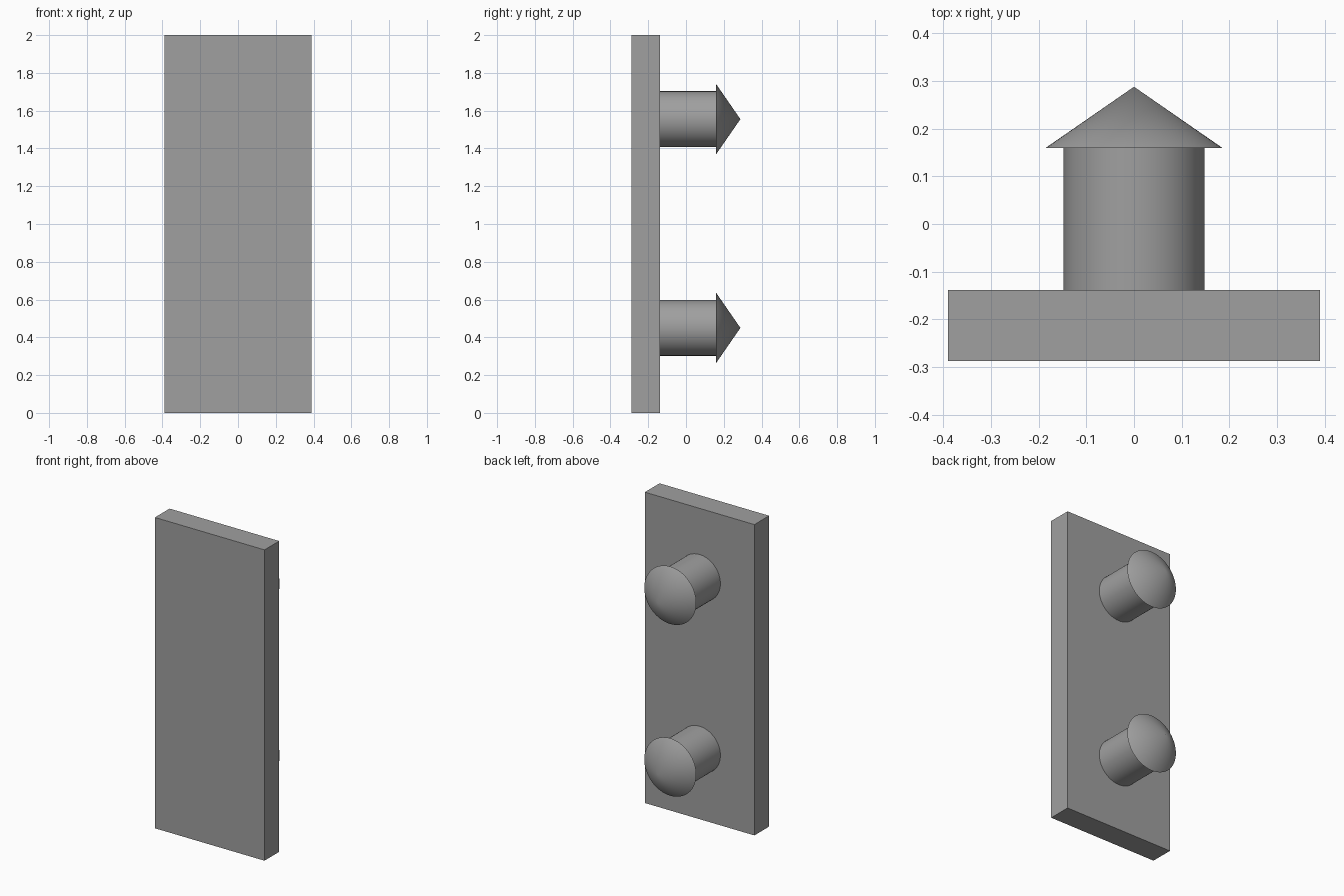
import bpy, bmesh, math
from mathutils import Matrix

if "Cube" in bpy.data.objects:
    bpy.data.objects.remove(bpy.data.objects["Cube"])

grey = bpy.data.materials.new("mid grey")
grey.diffuse_color = (0.35, 0.35, 0.35, 1)
grey.use_nodes = True
grey.node_tree.nodes["Principled BSDF"].inputs["Base Color"].default_value = grey.diffuse_color


def finish(name, bm, smooth=False):
    bmesh.ops.recalc_face_normals(bm, faces=bm.faces)
    mesh = bpy.data.meshes.new(name)
    bm.to_mesh(mesh)
    bm.free()
    mesh.materials.append(grey)
    obj = bpy.data.objects.new(name, mesh)
    bpy.context.collection.objects.link(obj)
    if smooth:
        bpy.ops.object.select_all(action='DESELECT')
        obj.select_set(True)
        bpy.context.view_layer.objects.active = obj
        bpy.ops.object.shade_smooth_by_angle(angle=math.radians(30))
    return obj


def round_part(name, r1, r2, y0, y1, z, segments=64):
    """Cylinder or cone lying along y."""
    bm = bmesh.new()
    place = Matrix.Translation((0, (y0 + y1) / 2, z)) @ Matrix.Rotation(-math.pi / 2, 4, 'X')
    bmesh.ops.create_cone(bm, cap_ends=True, segments=segments, radius1=r1,
                          radius2=r2, depth=y1 - y0, matrix=place)
    return finish(name, bm, True)


# Flat upright plate
bm = bmesh.new()
bmesh.ops.create_cube(bm, size=1, matrix=Matrix.Translation((0, -0.213, 1))
                      @ Matrix.Diagonal((0.78, 0.149, 2, 1)))
finish("plate", bm)

# Two pegs on the back, each a shaft with a wider pointed head
for label, z in (("lower", 0.45), ("upper", 1.555)):
    round_part(label + "_peg_shaft", 0.148, 0.148, -0.139, 0.16, z)
    round_part(label + "_peg_head", 0.185, 0, 0.16, 0.288, z)
